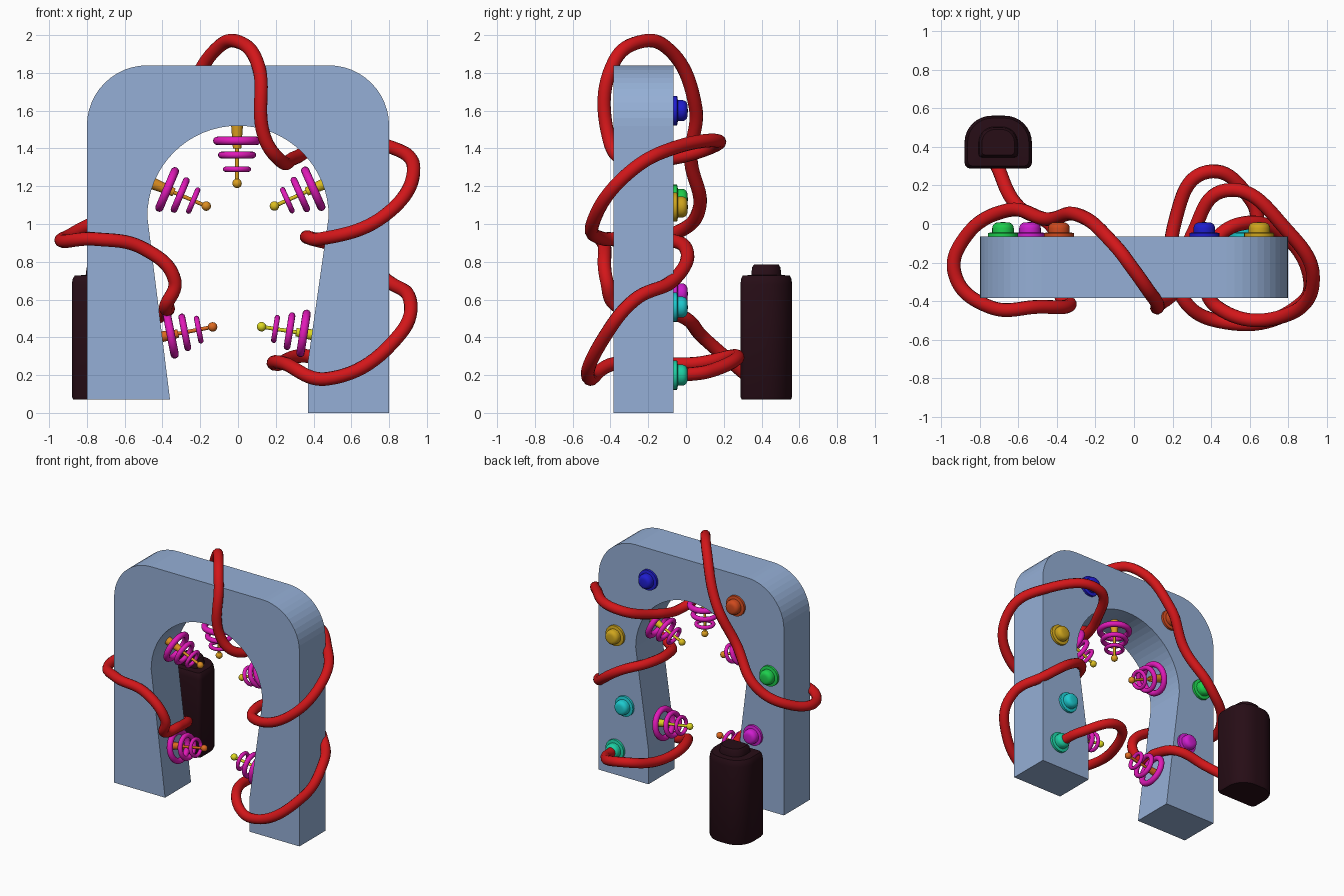
import bpy, bmesh
from math import sin, cos, pi, radians
from mathutils import Vector, Color

if "Cube" in bpy.data.objects:
    bpy.data.objects.remove(bpy.data.objects["Cube"])


def hue(h, v=0.65):
    c = Color()
    c.hsv = (h, 0.98, v)
    return tuple(c)


def paint(obj, color):
    mat = bpy.data.materials.new(obj.name + "_color")
    mat.diffuse_color = (*color, 1)
    mat.use_nodes = True
    mat.node_tree.nodes["Principled BSDF"].inputs["Base Color"].default_value = mat.diffuse_color
    obj.data.materials.append(mat)


def activate(obj):
    bpy.ops.object.select_all(action='DESELECT')
    obj.select_set(True)
    bpy.context.view_layer.objects.active = obj


def finish(name, bm, color, smooth=True):
    bmesh.ops.recalc_face_normals(bm, faces=bm.faces)
    me = bpy.data.meshes.new(name)
    bm.to_mesh(me)
    bm.free()
    obj = bpy.data.objects.new(name, me)
    bpy.context.collection.objects.link(obj)
    paint(obj, color)
    if smooth:
        activate(obj)
        bpy.ops.object.shade_smooth_by_angle(angle=0.7)
    return obj


def lathe(name, profile, base, axis, color, closed=False):
    """Spin (radius, height) points around an axis starting at base."""
    bm = bmesh.new()
    pts = profile + profile[:1] if closed else profile
    vs = [bm.verts.new((r, 0, h)) for r, h in pts]
    es = [bm.edges.new(p) for p in zip(vs, vs[1:])]
    bmesh.ops.spin(bm, geom=vs + es, cent=(0, 0, 0), axis=(0, 0, 1),
                   angle=2 * pi, steps=28)
    bmesh.ops.remove_doubles(bm, verts=bm.verts, dist=1e-5)
    obj = finish(name, bm, color)
    obj.rotation_mode = 'QUATERNION'
    obj.rotation_quaternion = Vector((0, 0, 1)).rotation_difference(Vector(axis))
    obj.location = base


def arc(cx, cz, r, a0, a1, n):
    return [(cx + r * cos(a0 + (a1 - a0) * i / n),
             cz + r * sin(a0 + (a1 - a0) * i / n)) for i in range(n + 1)]


# Arch: rounded outer outline, tapered round-topped opening, uneven legs
outline = ([(0.37, 0), (0.8, 0)] + arc(0.48, 1.52, 0.32, 0, pi / 2, 12)
           + arc(-0.48, 1.52, 0.32, pi / 2, pi, 12)
           + [(-0.8, 0.07), (-0.36, 0.07)]
           + arc(0, 1.04, 0.48, pi, 0, 32) + [(0.37, 0.27)])
bm = bmesh.new()
face = bm.faces.new([bm.verts.new((x, -0.385, z)) for x, z in outline])
ext = bmesh.ops.extrude_face_region(bm, geom=[face], use_keep_orig=True)
bmesh.ops.translate(bm, vec=(0, 0.32, 0),
                    verts=[g for g in ext['geom'] if isinstance(g, bmesh.types.BMVert)])
finish("arch", bm, (0.3, 0.43, 0.67), smooth=False)

# Electrodes (tip x, tip z, angle, hue): tapered rod, ball tip, shrinking rings
electrodes = [(-0.005, 1.19, 90, 0.08), (-0.145, 1.085, 157, 0.06), (0.17, 1.085, 24, 0.12),
              (-0.11, 0.46, 191, 0.03), (0.10, 0.46, -9, 0.16)]
L = 0.34
ball = [(0.025 * cos(a), L - 0.025 + 0.025 * sin(a))
        for a in [-1.15 + (1.15 + pi / 2) * k / 10 for k in range(11)]]
for i, (tx, tz, ang, h) in enumerate(electrodes):
    tip = Vector((tx, -0.225, tz))
    axis = -Vector((cos(radians(ang)), 0, sin(radians(ang))))
    lathe(f"electrode_rod_{i}", [(0, 0), (0.032, 0), (0.022, 0.13), (0.01, 0.13)] + ball,
          tip - axis * L, axis, hue(h, 0.72))
    for j in range(3):
        R, r, d = 0.105 - 0.022 * j, 0.022 - 0.004 * j, 0.25 - 0.075 * j
        lathe(f"electrode_ring_{i}_{j}", arc(R, 0, r, 0, 2 * pi, 12)[:-1],
              tip - axis * d, axis, (0.75, 0.01, 0.48), closed=True)

# Round buttons on the back face (x, z, hue)
buttons = [(0.365, 1.6, 0.667), (0.65, 1.09, 0.1), (0.57, 0.56, 0.51), (0.65, 0.2, 0.43),
           (-0.39, 1.6, 0.015), (-0.68, 1.13, 0.35), (-0.54, 0.63, 0.833)]
cap = ([(0, 0), (0.078, 0), (0.078, 0.02), (0.056, 0.024)]
       + arc(0.026, 0.045, 0.03, 0, pi / 2, 5) + [(0, 0.077)])
for i, (x, z, h) in enumerate(buttons):
    lathe(f"button_{i}", cap, (x, -0.067, z), (0, 1, 0), hue(h, 0.62))


# Canister: D-shaped sections lofted upward, with a raised cap
def d_section(bm, s, z):
    hw, y0, y1 = 0.175 * s, 0.425 - 0.137 * s, 0.425 + 0.137 * s
    r, f = 0.14 * s, 0.03 * s
    pts = (arc(hw - r, y1 - r, r, 0, pi / 2, 8) + arc(-hw + r, y1 - r, r, pi / 2, pi, 8)
           + arc(-hw + f, y0 + f, f, pi, 1.5 * pi, 3)
           + arc(hw - f, y0 + f, f, 1.5 * pi, 2 * pi, 3))
    return [bm.verts.new((x - 0.705, y, z)) for x, y in pts]


bm = bmesh.new()
loops = [d_section(bm, s, z) for s, z in
         [(0.95, 0.07), (1, 0.085), (1, 0.68), (0.97, 0.71), (0.91, 0.727),
          (0.58, 0.73), (0.55, 0.77), (0.48, 0.785)]]
for a, b in zip(loops, loops[1:]):
    for k in range(len(a)):
        m = (k + 1) % len(a)
        bm.faces.new((a[k], a[m], b[m], b[k]))
bm.faces.new(loops[0])
bm.faces.new(loops[-1])
finish("canister", bm, (0.02, 0.004, 0.008))

# Hose: one long tube from the canister, wound round the arch to the last button
path = [
    (-0.72, 0.32, 0.2), (-0.6, 0.09, 0.4), (-0.42, -0.02, 0.51), (-0.37, -0.2, 0.55),
    (-0.38, -0.37, 0.57), (-0.335, -0.42, 0.7), (-0.5, -0.43, 0.87), (-0.75, -0.43, 0.92),
    (-0.93, -0.26, 0.91), (-0.87, -0.06, 0.95), (-0.66, 0.07, 1.08), (-0.45, 0.025, 1.35),
    (-0.3, 0.05, 1.62), (-0.1, -0.11, 1.94), (0, -0.24, 1.965), (0.1, -0.38, 1.86),
    (0.14, -0.41, 1.46), (0.22, -0.33, 1.34), (0.3, -0.06, 1.35), (0.48, 0.175, 1.43),
    (0.8, -0.04, 1.41), (0.93, -0.28, 1.29), (0.77, -0.48, 1.04), (0.43, -0.43, 0.92),
    (0.37, -0.32, 0.93), (0.4, -0.12, 0.92), (0.55, 0, 0.87), (0.79, -0.07, 0.7),
    (0.91, -0.27, 0.6), (0.86, -0.42, 0.42), (0.47, -0.51, 0.18), (0.25, -0.38, 0.26),
    (0.22, 0.04, 0.26), (0.38, 0.27, 0.3), (0.61, 0.12, 0.22), (0.65, -0.02, 0.2),
]
cu = bpy.data.curves.new("hose", 'CURVE')
cu.dimensions = '3D'
cu.bevel_depth = 0.036
cu.bevel_resolution = 4
cu.resolution_u = 12
cu.use_fill_caps = True
sp = cu.splines.new('BEZIER')
sp.bezier_points.add(len(path) - 1)
for p, co in zip(sp.bezier_points, path):
    p.co = co
    p.handle_left_type = p.handle_right_type = 'AUTO'
hose = bpy.data.objects.new("hose", cu)
bpy.context.collection.objects.link(hose)
activate(hose)
bpy.ops.object.convert(target='MESH')
paint(bpy.context.object, (0.65, 0.008, 0.01))
bpy.ops.object.shade_smooth_by_angle(angle=0.9)
